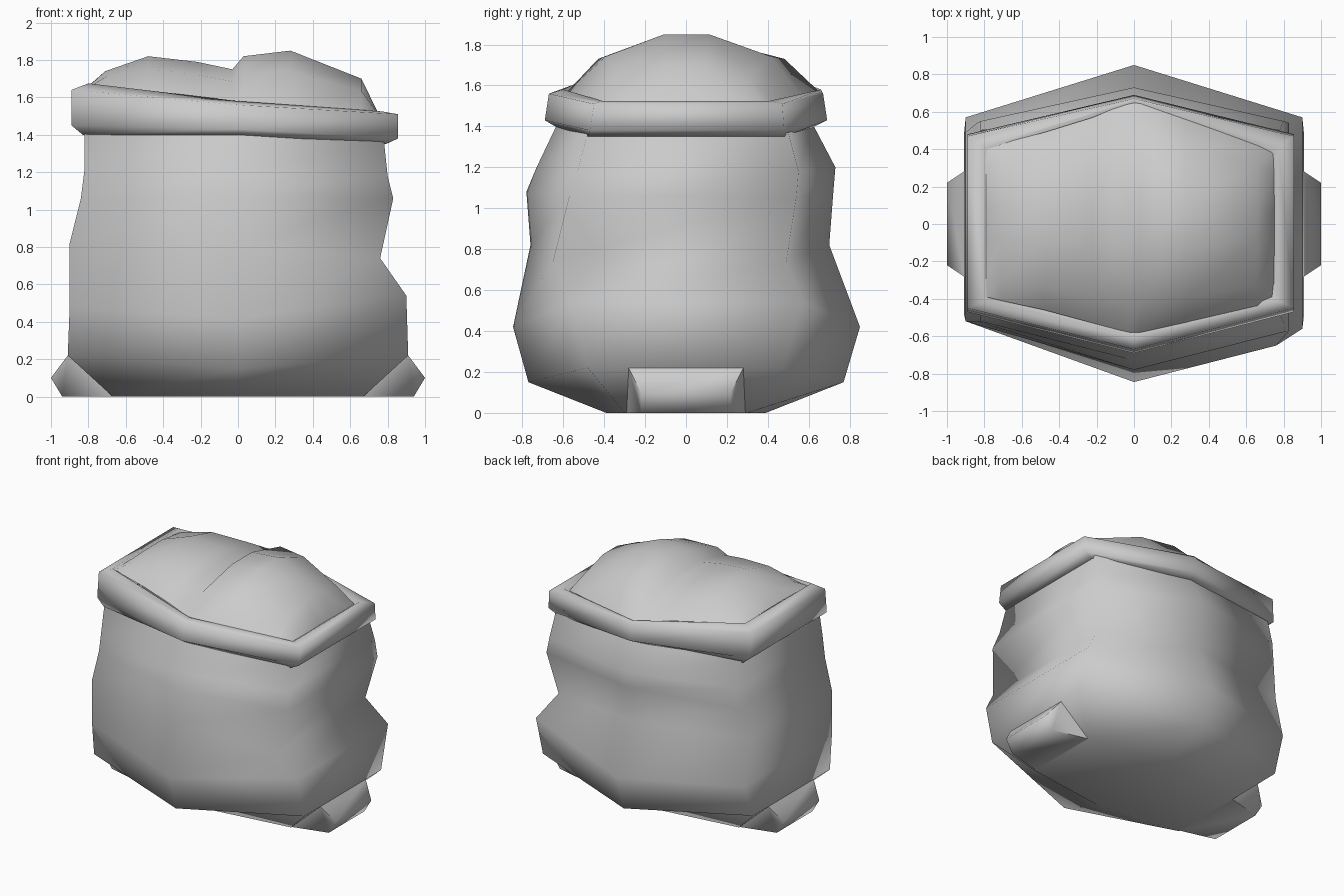
import bpy, bmesh, math

if "Cube" in bpy.data.objects:
    bpy.data.objects.remove(bpy.data.objects["Cube"])


def finish(name, bm, angle):
    bmesh.ops.remove_doubles(bm, verts=bm.verts, dist=0.0005)
    bmesh.ops.recalc_face_normals(bm, faces=bm.faces)
    me = bpy.data.meshes.new(name)
    bm.to_mesh(me)
    bm.free()
    ob = bpy.data.objects.new(name, me)
    bpy.context.collection.objects.link(ob)
    bpy.ops.object.select_all(action='DESELECT')
    ob.select_set(True)
    bpy.context.view_layer.objects.active = ob
    bpy.ops.object.shade_smooth_by_angle(angle=math.radians(angle))
    return ob


def hex_ring(bm, r):
    # left/centre/right heights, left/right x, front/back centre y, front/back corner y
    zl, zc, zr, xl, xr, yf, yb, cf, cb = r
    lf = min(cf, .52)  # the left front edge is straighter than the right one
    pts = [(0, -yf, zc), (xr, -cf, zr), (xr, cb, zr),
           (0, yb, zc), (-xl, cb, zl), (-xl, -lf, zl)]
    return [bm.verts.new(p) for p in pts]


def hex_loft(name, rings, angle, cap_bottom=False):
    bm = bmesh.new()
    loops = [hex_ring(bm, r) for r in rings]
    for a, b in zip(loops, loops[1:]):
        for i in range(6):
            j = (i + 1) % 6
            bm.faces.new((a[i], a[j], b[j], b[i]))
    if cap_bottom:
        bm.faces.new(loops[0][::-1])
    return finish(name, bm, angle)


# Lumpy six-sided sack body
hex_loft("sack_body", [
    (0, 0, 0, .67, .67, .39, .39, .30, .30),
    (.22, .15, .22, .91, .91, .77, .77, .48, .47),
    (.48, .42, .54, .90, .90, .845, .85, .56, .57),
    (.82, .82, .74, .90, .76, .76, .70, .65, .49),
    (1.06, 1.08, 1.06, .84, .83, .78, .72, .57, .54),
    (1.22, 1.20, 1.18, .82, .80, .73, .73, .53, .55),
    (1.42, 1.41, 1.37, .82, .78, .63, .62, .48, .50),
], 85, True)

# Rolled rim, tilted down to the right
hex_loft("rolled_rim", [
    (1.41, 1.41, 1.37, .78, .74, .60, .60, .45, .45),
    (1.40, 1.40, 1.35, .83, .79, .64, .63, .48, .48),
    (1.45, 1.43, 1.38, .89, .855, .69, .69, .47, .48),
    (1.64, 1.56, 1.51, .89, .855, .67, .67, .45, .47),
    (1.675, 1.58, 1.525, .80, .77, .60, .66, .41, .41),
    (1.60, 1.54, 1.49, .74, .71, .55, .60, .37, .36),
], 85)

# Heaped filling: two lobes with a crease between
stations = [  # x, edge z, top z, front y, back y
    (-.79, 1.66, 1.67, .39, .40), (-.71, 1.65, 1.74, .41, .43),
    (-.48, 1.63, 1.82, .46, .49), (-.22, 1.60, 1.79, .53, .57),
    (-.03, 1.57, 1.75, .58, .65), (.03, 1.57, 1.82, .58, .65),
    (.28, 1.55, 1.85, .53, .56), (.66, 1.52, 1.70, .45, .42),
    (.75, 1.50, 1.515, .43, .38)]
section = [(-1, 0), (-.74, .64), (-.2, 1), (.2, 1), (.74, .64), (1, 0)]
bm = bmesh.new()
rows = []
for x, ze, zt, yf, yb in stations:
    rows.append([bm.verts.new((x, f * (yf if f < 0 else yb), ze + (zt - ze) * h))
                 for f, h in section])
for a, b in zip(rows, rows[1:]):
    for i in range(5):
        bm.faces.new((a[i], b[i], b[i + 1], a[i + 1]))
finish("heaped_filling", bm, 80)

# Folded bottom corners
for name, s in (("left_bottom_fold", -1), ("right_bottom_fold", 1)):
    bm = bmesh.new()
    for x, y, z in [(.91, .28, .22), (1, .22, .10), (.94, .22, 0), (.67, .29, 0)]:
        for t in (-1, 1):
            bm.verts.new((s * x, t * y, z))
    bmesh.ops.convex_hull(bm, input=bm.verts)
    finish(name, bm, 72)
